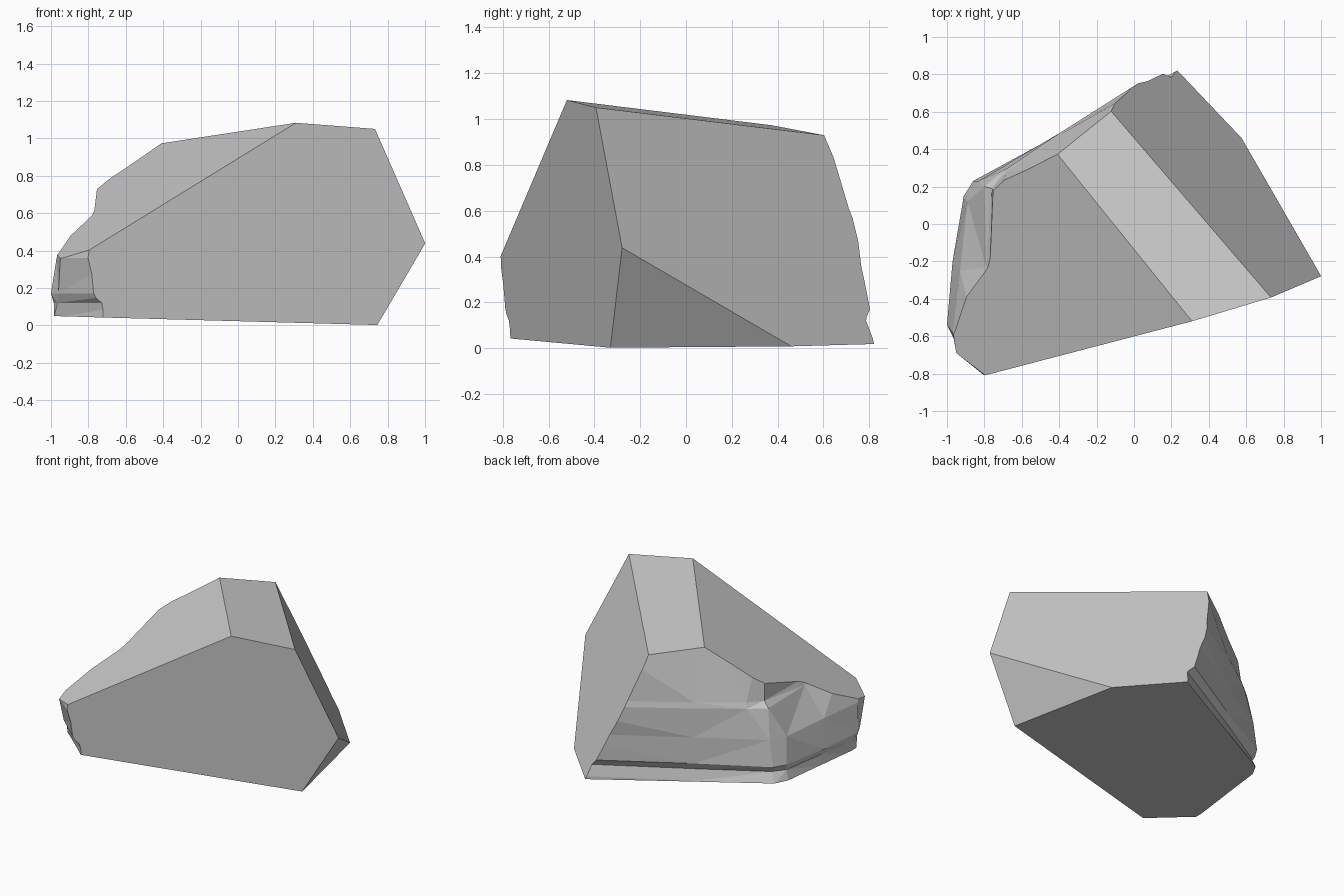
import bpy, bmesh
from mathutils import Vector

if "Cube" in bpy.data.objects:
    bpy.data.objects.remove(bpy.data.objects["Cube"])

# Rough weathered wall: plan outline from the back round the left to the front
rows = [
    (-0.10, [(.50, .97), (-.40, .47), (-.86, .22), (-.91, .13), (-.95, -.20), (-.985, -.48), (-.985, -.54), (-.45, -1.0)]),
    (0.04, [(.50, .97), (-.40, .47), (-.86, .22), (-.91, .13), (-.95, -.20), (-.985, -.48), (-.985, -.54), (-.45, -1.0)]),
    (0.12, [(.47, .935), (-.40, .45), (-.83, .20), (-.89, .12), (-.94, -.20), (-.985, -.50), (-.965, -.58), (-.50, -.96)]),
    (0.17, [(.46, .98), (-.40, .48), (-.86, .23), (-.91, .15), (-.97, -.20), (-1.0, -.54), (-.96, -.62), (-.58, -.96)]),
    (0.36, [(.45, .985), (-.40, .485), (-.83, .23), (-.89, .12), (-.93, -.25), (-.97, -.58), (-.95, -.69), (-.65, -.93)]),
    (0.57, [(.43, 1.01), (-.40, .485), (-.69, .29), (-.80, .20), (-.79, -.23), (-.87, -.50), (-.92, -.69), (-.65, -.93)]),
    (0.61, [(.43, 1.00), (-.40, .475), (-.68, .28), (-.76, .19), (-.77, -.23), (-.85, -.50), (-.91, -.69), (-.65, -.93)]),
    (1.20, [(.40, .93), (-.40, .32), (-.73, .12), (-.73, .08), (-.75, -.25), (-.83, -.50), (-.90, -.69), (-.65, -.93)]),
]
far_corners = [(1.3, -1.2), (1.3, 1.2)]

bm = bmesh.new()
rings = [[bm.verts.new((x, y, z)) for x, y in pts + far_corners] for z, pts in rows]
for lo, hi in zip(rings, rings[1:]):
    n = len(lo)
    for i in range(n):
        j = (i + 1) % n
        bm.faces.new((lo[i], lo[j], hi[j], hi[i]))
bmesh.ops.triangulate(bm, faces=bm.faces[:])
bm.faces.new(rings[0])
bm.faces.new(rings[-1])
bmesh.ops.recalc_face_normals(bm, faces=bm.faces[:])

# Cleaved flat faces, each given by three corners of the rock
A, B, C = Vector((.31, -.52, 1.083)), Vector((.73, -.39, 1.05)), Vector((1.0, -.27, .44))
D, E = Vector((.745, -.33, .002)), Vector((.575, .46, .008))
F, G, H = Vector((-.12, .60, .93)), Vector((-.41, .38, .975)), Vector((-.8, -.81, .40))
base_left = Vector((-.99, -.52, .05))
centre = Vector((0, 0, .45))
for p, q, r in [(H, A, D), (A, G, H), (A, B, F), (B, F, E), (C, D, E), (D, E, base_left)]:
    normal = (q - p).cross(r - p).normalized()
    if normal.dot(centre - p) > 0:
        normal.negate()
    bmesh.ops.bisect_plane(bm, geom=bm.verts[:] + bm.edges[:] + bm.faces[:], dist=1e-5,
                           plane_co=p, plane_no=normal, clear_outer=True)
    bmesh.ops.holes_fill(bm, edges=[e for e in bm.edges if e.is_boundary], sides=0)
bmesh.ops.remove_doubles(bm, verts=bm.verts[:], dist=.002)
bmesh.ops.recalc_face_normals(bm, faces=bm.faces[:])

mesh = bpy.data.meshes.new("rock")
bm.to_mesh(mesh)
bm.free()
rock = bpy.data.objects.new("rock", mesh)
bpy.context.collection.objects.link(rock)
